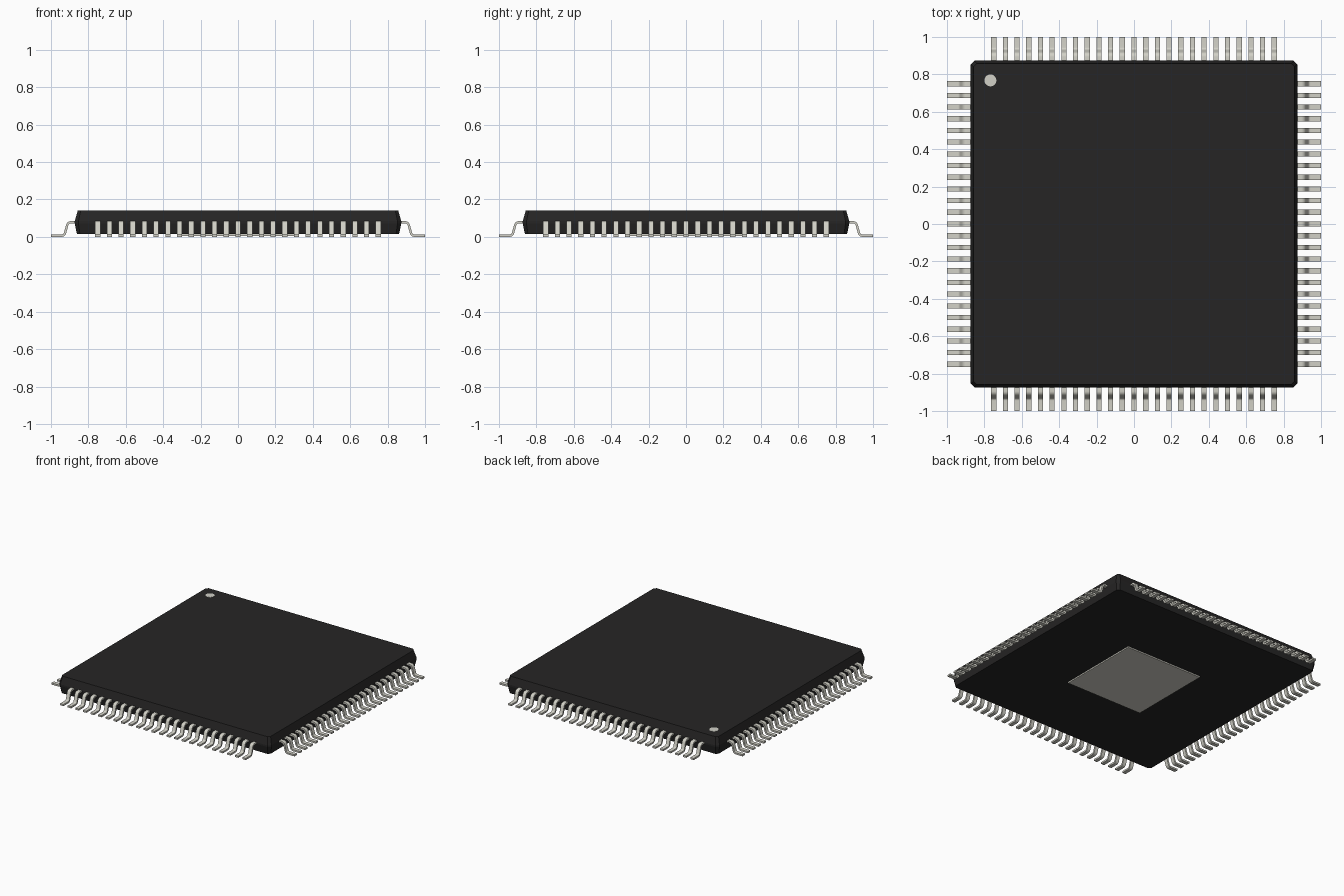
import bpy, bmesh, math
from mathutils import Vector

cube = bpy.data.objects.get("Cube")
if cube:
    bpy.data.objects.remove(cube, do_unlink=True)


def material(name, color):
    m = bpy.data.materials.new(name)
    m.use_nodes = True
    m.diffuse_color = (*color, 1)
    m.node_tree.nodes["Principled BSDF"].inputs["Base Color"].default_value = (*color, 1)
    return m


black = material("black_resin", (0.0192, 0.0185, 0.0185))
metal = material("tinned_metal", (0.645, 0.638, 0.572))
label = material("pale_marker", (0.645, 0.638, 0.572))


def add_object(name, bm, mat, smooth=False):
    bmesh.ops.recalc_face_normals(bm, faces=bm.faces)
    mesh = bpy.data.meshes.new(name)
    bm.to_mesh(mesh)
    bm.free()
    mesh.materials.append(mat)
    ob = bpy.data.objects.new(name, mesh)
    bpy.context.collection.objects.link(ob)
    if smooth:
        bpy.ops.object.select_all(action="DESELECT")
        ob.select_set(True)
        bpy.context.view_layer.objects.active = ob
        bpy.ops.object.shade_smooth_by_angle(angle=math.radians(35))
    return ob


def octagon(bm, h, c, z):
    """Square ring of half width h with corners cut by c."""
    pts = [(h, c - h), (h, h - c), (h - c, h), (c - h, h),
           (-h, h - c), (-h, c - h), (c - h, -h), (h - c, -h)]
    return [bm.verts.new((x, y, z)) for x, y in pts]


# Body: tapered above and below a thin vertical parting band
BOTTOM, TOP = 0.0145, 0.14
bm = bmesh.new()
rings = [octagon(bm, h, c, z) for h, c, z in
         [(0.861, 0.016, BOTTOM), (0.873, 0.02, 0.072),
          (0.873, 0.02, 0.084), (0.857, 0.016, TOP)]]
for a, b in zip(rings, rings[1:]):
    for i in range(8):
        j = (i + 1) % 8
        bm.faces.new((a[i], a[j], b[j], b[i]))
bm.faces.new(rings[0][::-1])
bm.faces.new(rings[-1])
add_object("body", bm, black)

# Round orientation marker on the back right corner of the top
bm = bmesh.new()
bmesh.ops.create_cone(bm, cap_ends=True, segments=32, radius1=0.032, radius2=0.032, depth=0.002)
bmesh.ops.translate(bm, verts=bm.verts, vec=(-0.768, 0.768, TOP))
add_object("orientation_marker", bm, label)

# Square thermal pad underneath
bm = bmesh.new()
bmesh.ops.create_cube(bm, size=1)
bmesh.ops.scale(bm, verts=bm.verts, vec=(0.63, 0.63, 0.012))
bmesh.ops.translate(bm, verts=bm.verts, vec=(0, 0, 0.011))
add_object("thermal_pad", bm, metal)


# Gull-wing lead: rounded centre line, thickened into a closed profile
THICK, WIDTH, PITCH, COUNT = 0.0125, 0.0275, 0.0625, 25


def rounded_path(points, radius, steps=5):
    path = [points[0]]
    for p, q, r in zip(points, points[1:], points[2:]):
        u, v = (p - q).normalized(), (r - q).normalized()
        half = u.angle(v) / 2
        center = q + (u + v).normalized() * (radius / math.sin(half))
        reach = radius / math.tan(half)
        start, end = q + u * reach - center, q + v * reach - center
        for k in range(steps + 1):
            d = start.lerp(end, k / steps).normalized()
            path.append(center + d * radius)
    return path + [points[-1]]


line = [Vector(p) for p in
        [(1.0, THICK / 2), (0.929, THICK / 2), (0.909, 0.078), (0.86, 0.078)]]
path = rounded_path(line, 0.02)
outer, inner = [], []
for i, p in enumerate(path):
    t = (path[min(i + 1, len(path) - 1)] - path[max(i - 1, 0)]).normalized()
    n = Vector((t.y, -t.x)) * THICK / 2
    outer.append(p + n)
    inner.append(p - n)


def add_lead(bm, offset):
    rows = []
    for o, n in zip(outer, inner):
        rows.append([bm.verts.new((q.x, offset + s * WIDTH / 2, q.y))
                     for q, s in ((o, -1), (o, 1), (n, 1), (n, -1))])
    for a, b in zip(rows, rows[1:]):
        for i in range(4):
            j = (i + 1) % 4
            bm.faces.new((a[i], a[j], b[j], b[i]))
    bm.faces.new(rows[0])
    bm.faces.new(rows[-1][::-1])


# One row of leads, repeated on the four sides
for side, name in enumerate(("left", "back", "right", "front")):
    bm = bmesh.new()
    for k in range(COUNT):
        add_lead(bm, (k - (COUNT - 1) / 2) * PITCH)
    ob = add_object(name + "_leads", bm, metal, smooth=True)
    ob.rotation_euler.z = side * math.pi / 2
